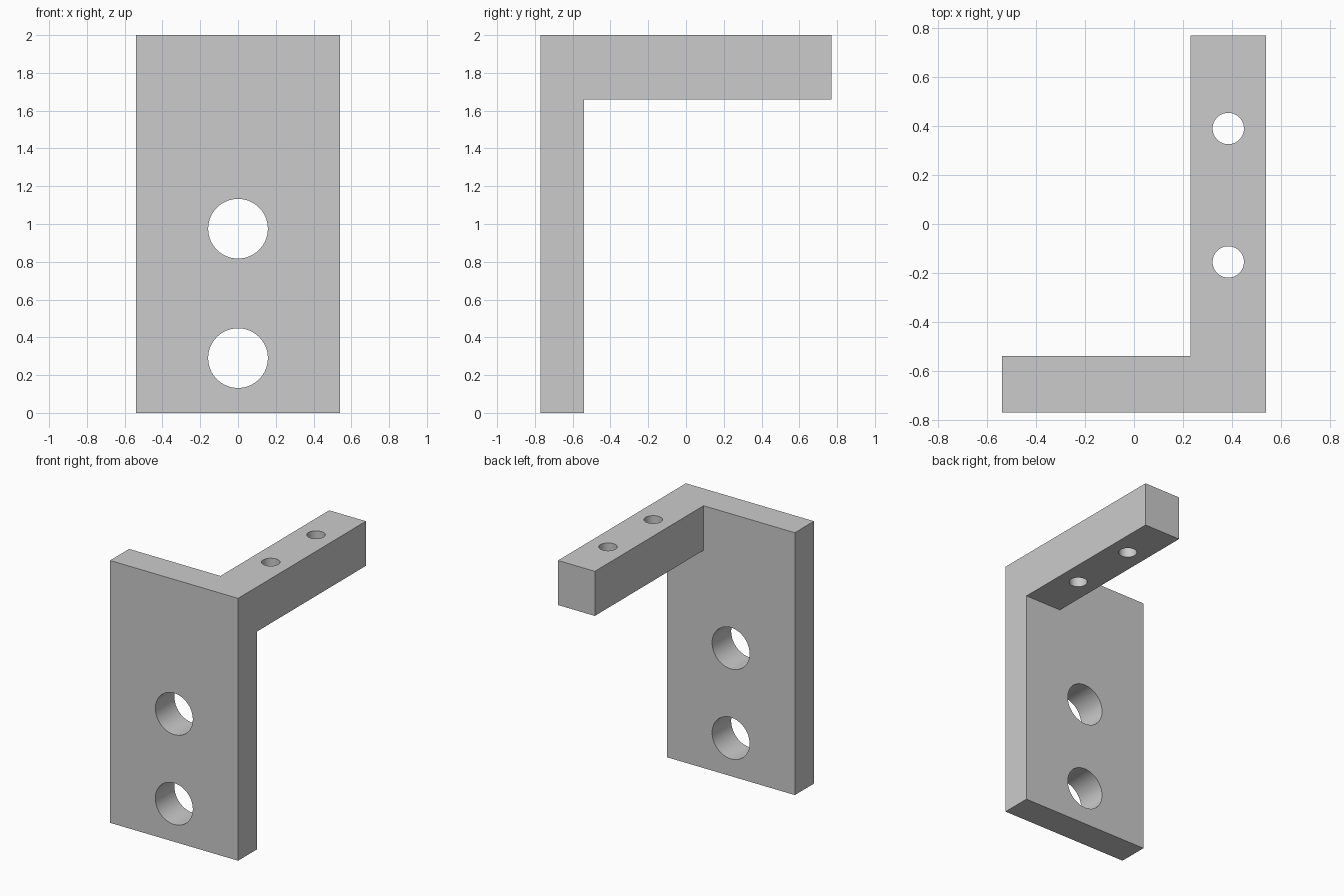
import bpy
import bmesh
from mathutils import Vector

cube = bpy.data.objects.get("Cube")
if cube:
    bpy.data.objects.remove(cube, do_unlink=True)

# Overall sizes
HALF_W, HALF_D, HEIGHT = 0.54, 0.77, 2.0
PLATE_BACK = -0.54
ARM_LEFT, ARM_UNDER = 0.23, 1.66

grey = bpy.data.materials.new("plain grey")
grey.use_nodes = True
colour = (0.6, 0.6, 0.6, 1)
grey.diffuse_color = colour
grey.node_tree.nodes["Principled BSDF"].inputs["Base Color"].default_value = colour

# Upright plate, scored where the arm joins its back
bm = bmesh.new()
bmesh.ops.create_cube(bm, size=1)
thickness = PLATE_BACK + HALF_D
bmesh.ops.scale(bm, verts=bm.verts, vec=(2 * HALF_W, thickness, HEIGHT))
bmesh.ops.translate(bm, verts=bm.verts, vec=(0, PLATE_BACK - thickness / 2, HEIGHT / 2))
for point, normal in (((ARM_LEFT, 0, 0), (1, 0, 0)), ((0, 0, ARM_UNDER), (0, 0, 1))):
    bmesh.ops.bisect_plane(bm, geom=bm.verts[:] + bm.edges[:] + bm.faces[:],
                           plane_co=point, plane_no=normal)

# Arm drawn out of the top corner of the back
bm.normal_update()
corner = [f for f in bm.faces if f.normal.y > 0.9
          and f.calc_center_median().x > ARM_LEFT
          and f.calc_center_median().z > ARM_UNDER]
arm = bmesh.ops.extrude_face_region(bm, geom=corner)
bmesh.ops.delete(bm, geom=corner, context='FACES_ONLY')
tip = [v for v in arm["geom"] if isinstance(v, bmesh.types.BMVert)]
bmesh.ops.translate(bm, verts=tip, vec=(0, HALF_D - PLATE_BACK, 0))
bmesh.ops.dissolve_limit(bm, angle_limit=0.01, verts=bm.verts, edges=bm.edges)
bmesh.ops.recalc_face_normals(bm, faces=bm.faces)

mesh = bpy.data.meshes.new("corner_bracket")
bm.to_mesh(mesh)
bm.free()
bracket = bpy.data.objects.new("corner_bracket", mesh)
bpy.context.collection.objects.link(bracket)
mesh.materials.append(grey)


def drill(name, radius, centre, axis):
    """Cut a round hole through the bracket along the axis."""
    turn = Vector((0, 0, 1)).rotation_difference(Vector(axis)).to_euler()
    bpy.ops.mesh.primitive_cylinder_add(vertices=64, radius=radius, depth=0.6,
                                        location=centre, rotation=turn)
    cutter = bpy.context.object
    cutter.name = name
    cutter.data.materials.append(grey)
    cut = bracket.modifiers.new(name, 'BOOLEAN')
    cut.operation, cut.solver, cut.object = 'DIFFERENCE', 'EXACT', cutter
    bpy.context.view_layer.objects.active = bracket
    bpy.ops.object.modifier_apply(modifier=name)
    bpy.data.objects.remove(cutter, do_unlink=True)


# Large holes through the plate, small ones through the arm
for z in (0.29, 0.975):
    drill("plate_hole", 0.158, (0, PLATE_BACK - thickness / 2, z), (0, 1, 0))
for y in (-0.155, 0.39):
    drill("arm_hole", 0.064, (0.385, y, (ARM_UNDER + HEIGHT) / 2), (0, 0, 1))

# Smooth hole walls, sharp edges
bpy.ops.object.select_all(action='DESELECT')
bracket.select_set(True)
bpy.context.view_layer.objects.active = bracket
bpy.ops.object.shade_smooth_by_angle(angle=0.5)
